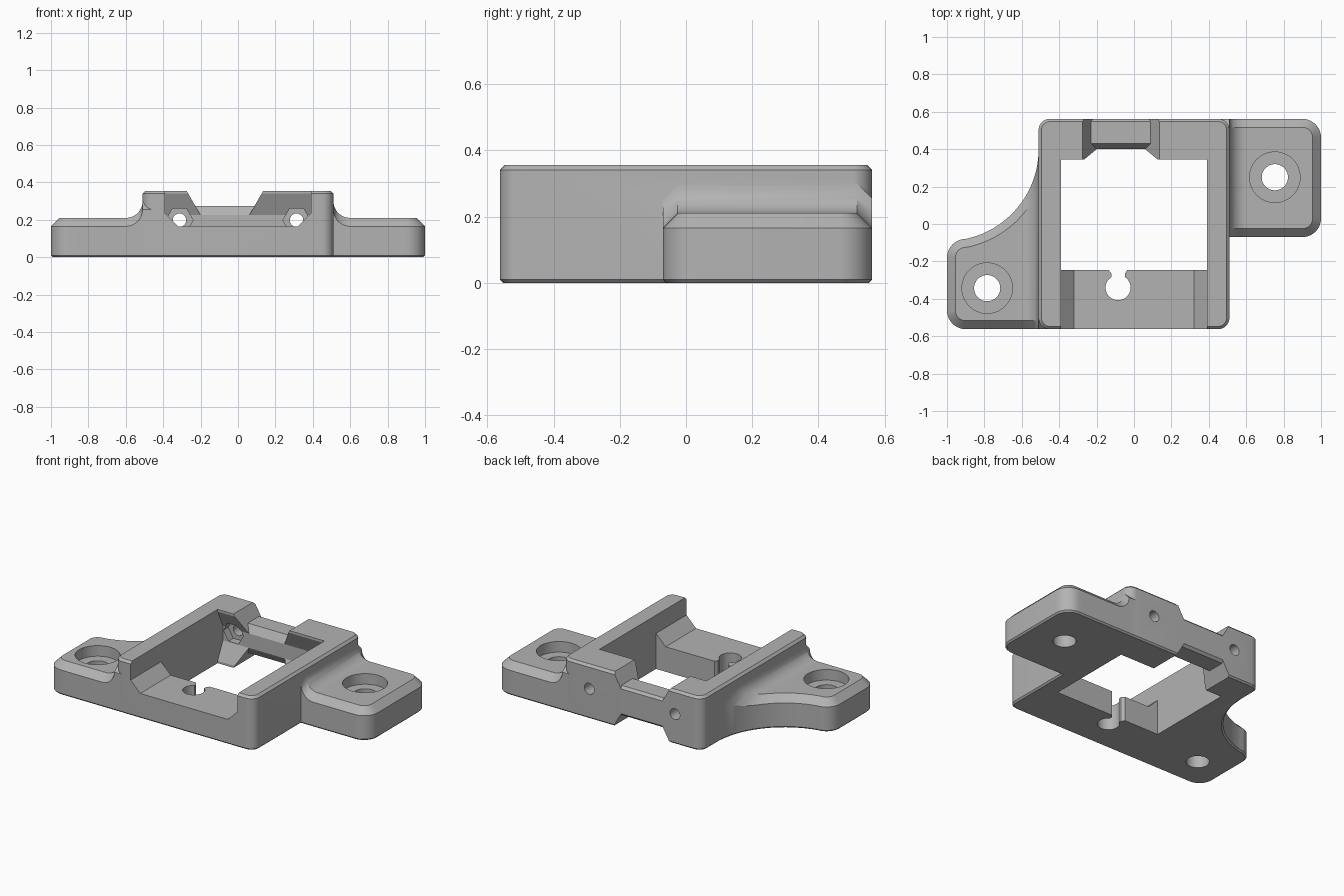
import bpy, bmesh, math

if "Cube" in bpy.data.objects:
    bpy.data.objects.remove(bpy.data.objects["Cube"])

grey = bpy.data.materials.new("plain_grey")
grey.diffuse_color = (0.45, 0.45, 0.45, 1)
grey.use_nodes = True
grey.node_tree.nodes["Principled BSDF"].inputs["Base Color"].default_value = grey.diffuse_color


def make(name, rings, close_ends=True):
    """Loft a list of equal-length point rings into a solid."""
    bm = bmesh.new()
    vs = [[bm.verts.new(p) for p in r] for r in rings]
    n = len(rings[0])
    for a, b in zip(vs, vs[1:]):
        for i in range(n):
            j = (i + 1) % n
            bm.faces.new((a[i], a[j], b[j], b[i]))
    for r in (vs[0], vs[-1]):
        if close_ends:
            bm.faces.new(r)
        else:  # strip cap for ears, whose end rings are not flat
            for i in range(n // 2 - 1):
                bm.faces.new((r[i], r[i + 1], r[n - 2 - i], r[n - 1 - i]))
    bmesh.ops.recalc_face_normals(bm, faces=bm.faces)
    me = bpy.data.meshes.new(name)
    bm.to_mesh(me)
    bm.free()
    me.materials.append(grey)
    ob = bpy.data.objects.new(name, me)
    bpy.context.collection.objects.link(ob)
    return ob


def prism(name, pts, axis, a, b):
    """Extrude a 2D profile along an axis from a to b."""
    place = {'x': lambda u, v, w: (w, u, v),
             'y': lambda u, v, w: (u, w, v),
             'z': lambda u, v, w: (u, v, w)}[axis]
    return make(name, [[place(u, v, w) for u, v in pts] for w in (a, b)])


def circle(cx, cy, r, n=48):
    return [(cx + r * math.cos(2 * math.pi * i / n),
             cy + r * math.sin(2 * math.pi * i / n)) for i in range(n)]


def combine(target, other, op):
    m = target.modifiers.new(op, 'BOOLEAN')
    m.operation, m.solver, m.object = op, 'EXACT', other
    bpy.context.view_layer.objects.active = target
    bpy.ops.object.modifier_apply(modifier=m.name)
    bpy.data.objects.remove(other)


# Main block: rounded rectangle with small edge chamfers
def rounded(inset, z, hx=0.51, hy=0.5625, r=0.06):
    pts = []
    for k, (sx, sy) in enumerate(((1, 1), (-1, 1), (-1, -1), (1, -1))):
        for i in range(9):
            t = math.pi / 2 * (k + i / 8)
            pts.append((sx * (hx - r) + (r - inset) * math.cos(t),
                        sy * (hy - r) + (r - inset) * math.sin(t), z))
    return pts


frame = make("mount_frame", [rounded(0.01, 0), rounded(0, 0.01),
                             rounded(0, 0.34), rounded(0.015, 0.355)])

# Ears: chamfered tabs that sweep up into the block with a fillet
CH, RC, RF = 0.045, 0.1, 0.09


def height(x):
    if x >= 0.6:
        return 0.21
    return 0.30 - math.sqrt(max(0, RF ** 2 - (0.6 - x) ** 2))


def ear(name, side, y0, y1, scooped):
    def far_edge(x, d):
        if scooped:
            return 0.4 - math.sqrt(max(0, (0.49 + d) ** 2 - (1 - x) ** 2))
        return y1 - d

    def column(x, angle):
        low, high = [], []
        for d, z in ((0.01, 0), (0, 0.01), (0, None), (CH, None)):
            if angle is not None:
                px = 1 - RC + (RC - d) * math.cos(angle)
                dy = RC - (RC - d) * math.sin(angle)
                ya, yb = y0 + dy, y1 - dy
            else:
                px, ya, yb = x, y0 + d, far_edge(x, d)
            pz = z if z is not None else height(px) - (0 if d else CH)
            low.append((side * px, ya, pz))
            high.append((side * px, yb, pz))
        return low + high[::-1]

    cols = [column(0, math.pi / 2 * i / 10) for i in range(11)]
    xs = [0.87, 0.84, 0.81, 0.78, 0.75, 0.72, 0.69, 0.66, 0.63, 0.6]
    xs += [0.6 - 0.0905 * math.sin(math.pi / 2 * i / 12) for i in range(1, 13)]
    cols += [column(x, None) for x in xs + [0.44]]
    return make(name, cols, False)


combine(frame, ear("right_ear", 1, -0.07, 0.562, False), 'UNION')
combine(frame, ear("left_ear", -1, -0.562, -0.08, True), 'UNION')

# Central opening with an undercut groove in the rear wall
combine(frame, prism("opening", [
    (-0.245, -0.1), (0.345, -0.1), (0.345, 0.015), (0.4, 0.13), (0.4, 0.225),
    (0.345, 0.34), (0.345, 0.5), (-0.245, 0.5)], 'x', -0.39, 0.39), 'DIFFERENCE')

# Front pocket above the sill
combine(frame, prism("front_pocket", [
    (-0.39, 0.5), (-0.39, 0.235), (-0.32, 0.165), (0.32, 0.165),
    (0.39, 0.235), (0.39, 0.5)], 'y', -0.7, -0.2), 'DIFFERENCE')


# Notches above and below the rear bridge
def notch(flip):
    rings = []
    for y, z in ((0.3, 0.225), (0.4, 0.225), (0.43, 0.275),
                 (0.547, 0.275), (0.6, 0.222)):
        ring = []
        for s, pz in ((-1, z), (1, z), (1, 0.5), (-1, 0.5)):
            w = 0.13 + (pz - 0.225) * 0.577
            ring.append((-0.07 + s * w, y, 0.355 - pz if flip else pz))
        rings.append(ring)
    return make("notch", rings)


for flip in (False, True):
    combine(frame, notch(flip), 'DIFFERENCE')

# Keyhole slot in the sill
kx, ky, kr = -0.085, -0.34, 0.067
arc = [math.radians(122.5 + 295 * i / 32) for i in range(33)]
key = [(kx + kr * math.cos(t), ky + kr * math.sin(t)) for t in arc]
key += [(kx + u, v) for u, v in ((0.036, -0.265), (0.05, -0.245), (0.05, -0.2),
                                 (-0.05, -0.2), (-0.05, -0.245), (-0.036, -0.265))]
combine(frame, prism("keyhole", key, 'z', -0.1, 0.3), 'DIFFERENCE')

# Counterbored ear holes
for x, y in ((0.753, 0.25), (-0.785, -0.343)):
    combine(frame, prism("bore", circle(x, y, 0.07), 'z', -0.1, 0.5), 'DIFFERENCE')
    combine(frame, prism("counterbore", circle(x, y, 0.135), 'z', 0.14, 0.5),
            'DIFFERENCE')

# Rear screw holes with hexagonal nut recesses
for x in (-0.313, 0.313):
    combine(frame, prism("screw_hole", circle(x, 0.198, 0.036, 32), 'y', 0.37, 0.7),
            'DIFFERENCE')
    combine(frame, prism("nut_recess", circle(x, 0.198, 0.073, 6), 'y', 0.3, 0.45),
            'DIFFERENCE')

bpy.ops.object.select_all(action='DESELECT')
frame.select_set(True)
bpy.context.view_layer.objects.active = frame
bpy.ops.object.shade_smooth_by_angle(angle=math.radians(25))
